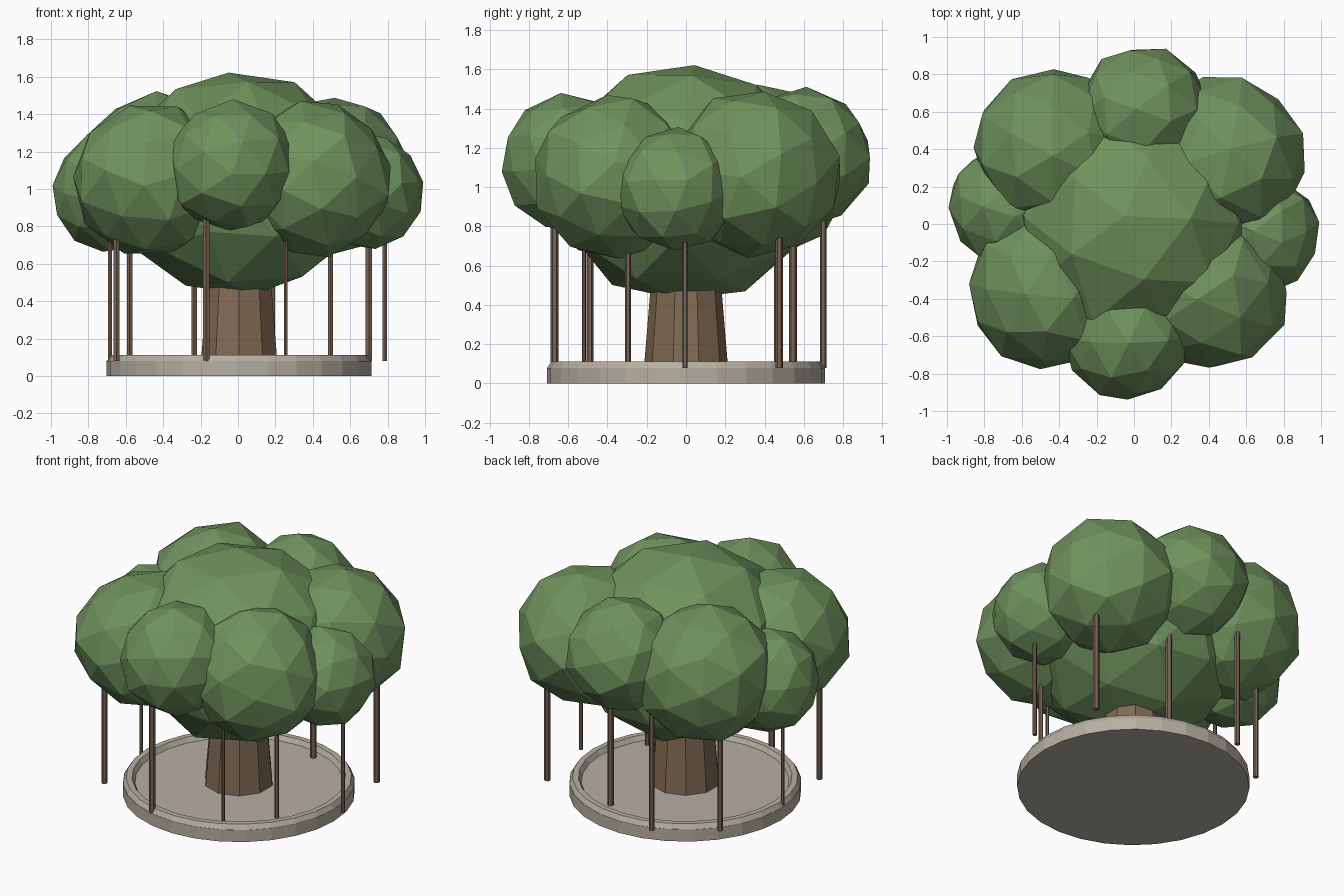
import bpy, random
from mathutils import Euler

if "Cube" in bpy.data.objects:
    bpy.data.objects.remove(bpy.data.objects["Cube"])

random.seed(4)


def material(name, rgb):
    m = bpy.data.materials.new(name)
    m.diffuse_color = (*rgb, 1)
    m.use_nodes = True
    m.node_tree.nodes["Principled BSDF"].inputs["Base Color"].default_value = m.diffuse_color
    return m


LEAF = material("leaf_green", (0.16, 0.29, 0.11))
BARK = material("bark_brown", (0.22, 0.145, 0.09))
ROOT = material("root_brown", (0.19, 0.125, 0.09))
STONE = material("stone", (0.47, 0.43, 0.36))


def finish(name, mat):
    ob = bpy.context.object
    ob.name = name
    ob.data.materials.append(mat)
    return ob


def cone(name, mat, x, y, z0, z1, r0, r1, sides):
    bpy.ops.mesh.primitive_cone_add(vertices=sides, radius1=r0, radius2=r1,
                                    depth=z1 - z0, location=(x, y, (z0 + z1) / 2))
    return finish(name, mat)


def leaf_clump(name, centre, rx, rz, tilt=3.0):
    # faceted ball, turned and roughened a little, then scaled
    bpy.ops.mesh.primitive_ico_sphere_add(subdivisions=2, radius=1, location=centre)
    ob = finish(name, LEAF)
    turn = Euler([random.uniform(-tilt, tilt) for _ in range(3)])
    for v in ob.data.vertices:
        p = v.co * random.uniform(0.97, 1.04)
        p.rotate(turn)
        v.co = (p.x * rx, p.y * rx, p.z * rz)
    return ob


# Round stone planter: slab with a six-sided rim
cone("planter_slab", STONE, 0.006, 0, 0, 0.08, 0.708, 0.708, 28)
bpy.ops.mesh.primitive_torus_add(major_segments=28, minor_segments=6,
                                 major_radius=0.67, minor_radius=0.036,
                                 location=(0.006, 0, 0.08))
finish("planter_rim", STONE)

# Trunk
cone("trunk", BARK, 0.006, 0, 0.07, 0.80, 0.215, 0.155, 10)

# Canopy: large middle clump and a ring of eight around it
leaf_clump("canopy_middle", (0.01, 0, 1.025), 0.66, 0.61, 0.12)
ring = [
    ("front", -0.04, -0.595, 1.12, 0.35),
    ("front_right", 0.41, -0.37, 1.05, 0.42),
    ("right", 0.685, -0.05, 0.99, 0.31),
    ("back_right", 0.49, 0.36, 1.07, 0.43),
    ("back", 0.05, 0.60, 1.15, 0.35),
    ("back_left", -0.43, 0.41, 1.08, 0.43),
    ("left", -0.68, 0.10, 0.98, 0.32),
    ("front_left", -0.465, -0.355, 1.05, 0.42),
]
for side, x, y, z, r in ring:
    leaf_clump("canopy_" + side, (x, y, z), r, r)

# Hanging roots: x, y, radius
roots = [
    (-0.17, -0.67, 0.020), (0.255, -0.52, 0.011), (0.495, -0.295, 0.015),
    (0.785, -0.005, 0.013), (0.70, 0.475, 0.020), (0.18, 0.545, 0.020),
    (-0.235, 0.70, 0.017), (-0.58, 0.465, 0.017), (-0.685, -0.05, 0.012),
    (-0.65, -0.49, 0.018),
]
for i, (x, y, r) in enumerate(roots, 1):
    cone(f"hanging_root_{i}", ROOT, x, y, 0.08, 0.95, r, r, 6)
